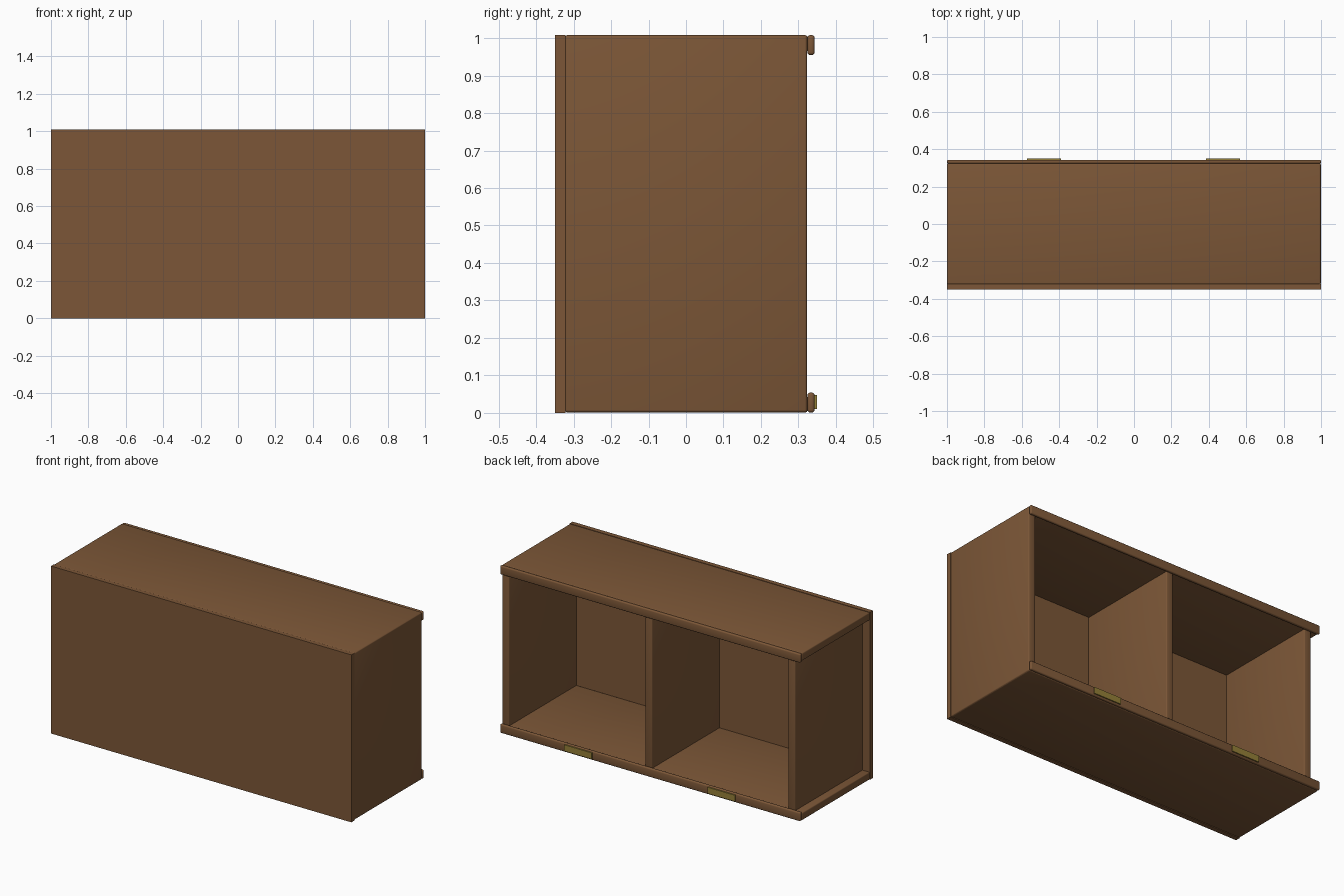
import bpy
import bmesh
import math

if "Cube" in bpy.data.objects:
    bpy.data.objects.remove(bpy.data.objects["Cube"])


def material(name, rgb):
    m = bpy.data.materials.new(name)
    m.diffuse_color = (*rgb, 1.0)
    m.use_nodes = True
    m.node_tree.nodes["Principled BSDF"].inputs["Base Color"].default_value = m.diffuse_color
    return m


wood = material("brown_wood", (0.200, 0.094, 0.038))
brass = material("old_brass", (0.300, 0.215, 0.040))


def board(name, x, y, z, mat=wood, bevel=0.0):
    """Box between (min, max) pairs, with optionally rounded edges."""
    bm = bmesh.new()
    bmesh.ops.create_cube(bm, size=1.0)
    for v in bm.verts:
        v.co = [r[0] if c < 0 else r[1] for c, r in zip(v.co, (x, y, z))]
    if bevel:
        bmesh.ops.bevel(bm, geom=bm.edges[:], offset=bevel, segments=3,
                        profile=0.5, affect='EDGES')
    mesh = bpy.data.meshes.new(name)
    bm.to_mesh(mesh)
    bm.free()
    mesh.materials.append(mat)
    ob = bpy.data.objects.new(name, mesh)
    bpy.context.collection.objects.link(ob)
    if bevel:
        bpy.ops.object.select_all(action='DESELECT')
        ob.select_set(True)
        bpy.context.view_layer.objects.active = ob
        bpy.ops.object.shade_smooth_by_angle(angle=math.radians(35))
    return ob


# full-size panel closing the -y side
board("back_panel", (-1, 1), (-0.35, -0.322), (0, 1.008))

# top and bottom boards
board("bottom_board", (-1, 0.997), (-0.322, 0.324), (0.001, 0.047), bevel=0.006)
board("top_board", (-1, 0.997), (-0.322, 0.324), (0.961, 1.008), bevel=0.006)

# three evenly spaced uprights; the last one stops short of the end
for i, name in enumerate(("right_upright", "middle_upright", "left_upright")):
    x1 = 0.999 - i * 0.953
    board(name, (x1 - 0.046, x1), (-0.323, 0.323), (0.002, 1.007), bevel=0.006)

# rounded edge strips along the open side
board("bottom_edge_strip", (-1, 1), (0.324, 0.343), (0.001, 0.054), bevel=0.007)
board("top_edge_strip", (-1, 1), (0.324, 0.343), (0.955, 1.008), bevel=0.007)

# brass plates on the bottom strip
for name, cx in (("left_plate", -0.48), ("right_plate", 0.475)):
    board(name, (cx - 0.091, cx + 0.091), (0.341, 0.35), (0.01, 0.048), mat=brass)
